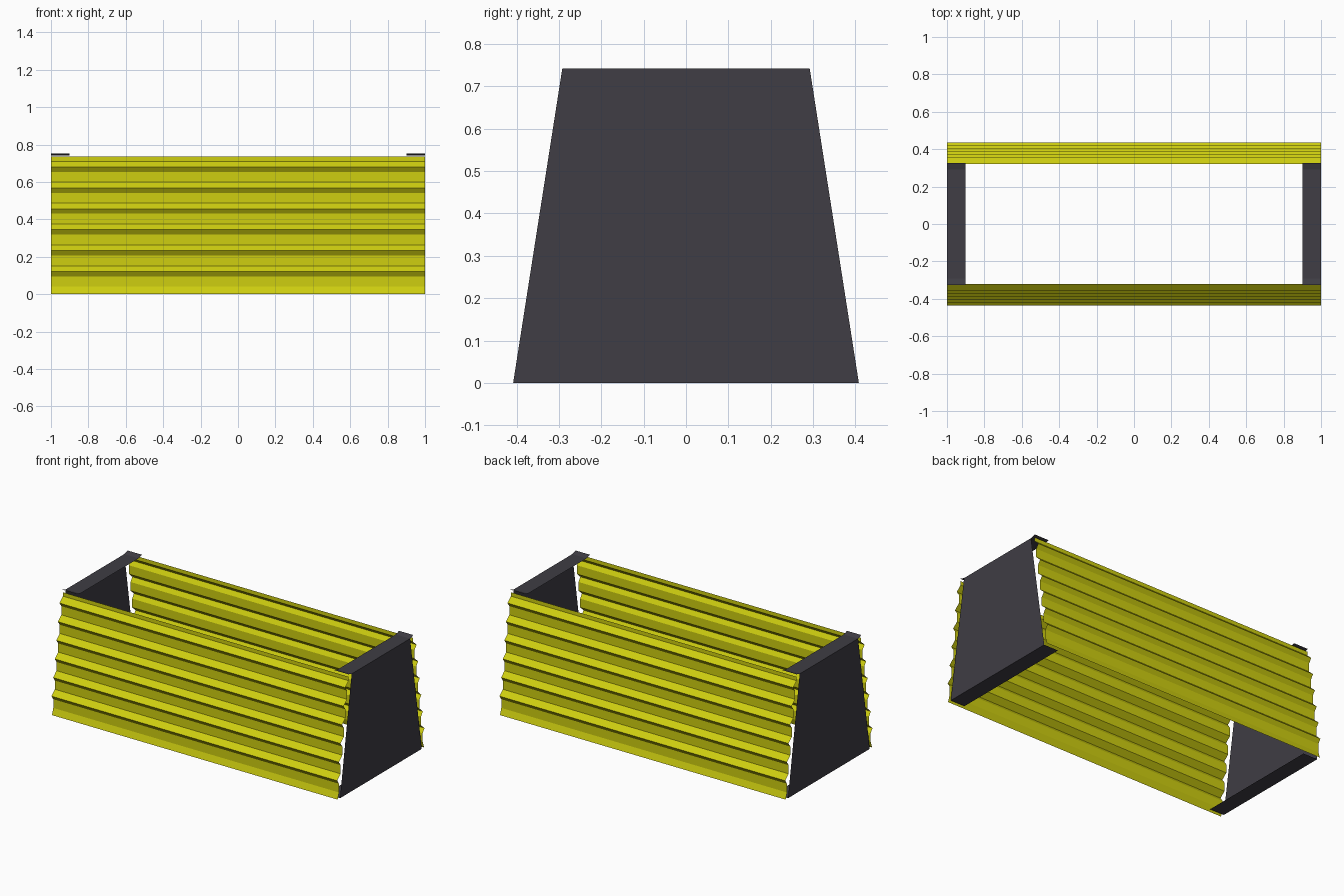
import bpy

if "Cube" in bpy.data.objects:
    bpy.data.objects.remove(bpy.data.objects["Cube"])


def material(name, rgb):
    m = bpy.data.materials.new(name)
    m.diffuse_color = (*rgb, 1)
    m.use_nodes = True
    m.node_tree.nodes["Principled BSDF"].inputs["Base Color"].default_value = m.diffuse_color
    return m


yellow = material("yellow sheet", (0.62, 0.62, 0.005))
grey = material("dark grey steel", (0.05, 0.047, 0.058))


def sheet(name, profiles, mat):
    """Join consecutive rows of points with quads."""
    verts, faces = [], []
    n = len(profiles[0])
    for row in profiles:
        verts += row
    for r in range(len(profiles) - 1):
        for i in range(n - 1):
            a = r * n + i
            faces.append((a, a + 1, a + 1 + n, a + n))
    me = bpy.data.meshes.new(name)
    me.from_pydata(verts, [], faces)
    me.materials.append(mat)
    ob = bpy.data.objects.new(name, me)
    bpy.context.collection.objects.link(ob)
    return ob


# Corrugated profile (distance from centre, height), leaning inward as it rises
PERIOD = 0.1117
profile = [(0.432, 0.0)]
for k in range(7):
    z, y = 0.04 + PERIOD * k, 0.418 - 0.016 * k
    profile.append((y, z))                       # valley after the upper slope
    if k < 6:
        profile.append((y, z + 0.055))           # upright strip
        profile.append((y + 0.018, z + 0.081))   # ridge
profile.append((0.322, 0.735))

# Long corrugated walls, front and back
for name, s in (("front_corrugated_wall", -1), ("back_corrugated_wall", 1)):
    rows = [[(-s * x, s * y, z) for x in (-1, 1)] for y, z in profile]
    sheet(name, rows, yellow)

# End plates with inward flanges at the foot and the top
for name, s in (("left_end", -1), ("right_end", 1)):
    rows = [[(s * x, s * y0 if s > 0 else y0 * s, z) for y0 in (-w, w)]
            for x, w, z in ((0.9, 0.408, 0), (1, 0.408, 0),
                            (1, 0.292, 0.742), (0.9, 0.292, 0.742))]
    sheet(name + "_plate", rows, grey)
    # Upturned tabs at both ends of the top flange
    for side, t in (("front", -1), ("back", 1)):
        rows = [[(s * x, t * y, z) for x in ((0.9, 1) if s * t < 0 else (1, 0.9))]
                for y, z in ((0.292, 0.742), (0.325, 0.752))]
        sheet(f"{name}_{side}_tab", rows, grey)
